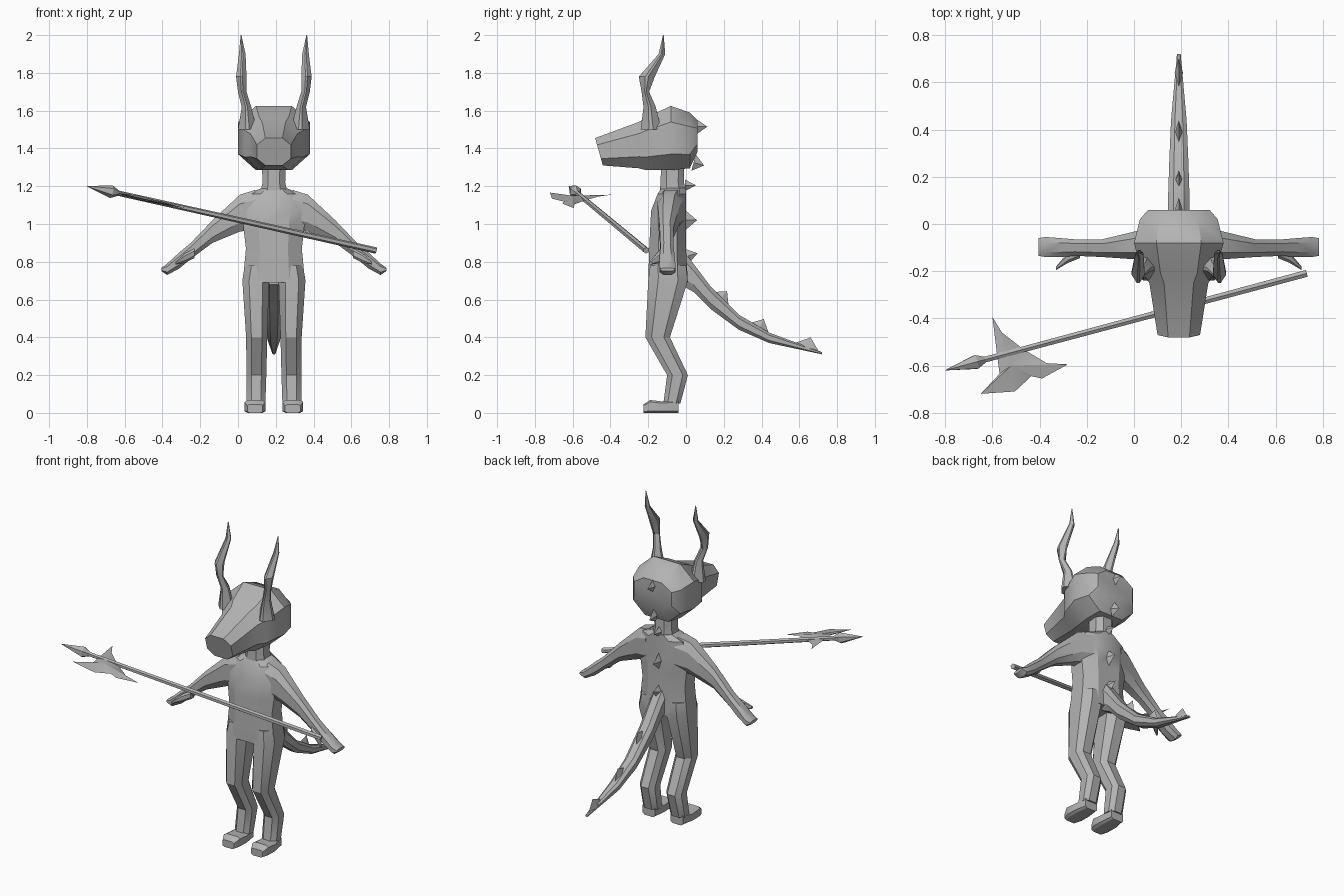
import bpy, bmesh, math
from mathutils import Vector

cube = bpy.data.objects.get("Cube")
if cube:
    bpy.data.objects.remove(cube, do_unlink=True)

grey = bpy.data.materials.new("plain_grey")
grey.use_nodes = True
colour = (0.45, 0.45, 0.45, 1)
grey.diffuse_color = colour
grey.node_tree.nodes["Principled BSDF"].inputs["Base Color"].default_value = colour

BODY = Vector((0.19, 0, 0))
parts = []


def finish(name, bm, origin=BODY, mirror=False):
    bmesh.ops.recalc_face_normals(bm, faces=bm.faces[:])
    mesh = bpy.data.meshes.new(name)
    bm.to_mesh(mesh)
    bm.free()
    mesh.materials.append(grey)
    obj = bpy.data.objects.new(name, mesh)
    obj.location = origin
    bpy.context.collection.objects.link(obj)
    if mirror:
        obj.modifiers.new("mirror", "MIRROR").use_mirror_merge = False
    parts.append(obj)
    return obj


def loft(name, axis, rings, chamfer=0.5, mirror=False):
    """Skin chamfered boxes; ring = (position on axis, low a, high a, low b, high b)."""
    bm = bmesh.new()
    c = chamfer
    outline = [(1, -c), (1, c), (c, 1), (-c, 1), (-1, c), (-1, -c), (-c, -1), (c, -1)]
    loops = []
    for t, a0, a1, b0, b1 in rings:
        loop = []
        for u, v in outline:
            co = [(a0 + a1 + u * (a1 - a0)) / 2, (b0 + b1 + v * (b1 - b0)) / 2]
            co.insert(axis, t)
            loop.append(bm.verts.new(co))
        loops.append(loop)
    n = len(outline)
    for low, high in zip(loops, loops[1:]):
        for i in range(n):
            j = (i + 1) % n
            bm.faces.new((low[i], low[j], high[j], high[i]))
    bm.faces.new(loops[0])
    bm.faces.new(loops[-1])
    return finish(name, bm, mirror=mirror)


def centred(rings):
    return [(t, -w, w, lo, hi) for t, w, lo, hi in rings]


X, Y, Z = range(3)

# Torso and neck
loft("torso", Z, centred([
    (0.69, 0.165, -0.2, 0.01), (0.87, 0.148, -0.195, 0), (0.97, 0.16, -0.19, 0),
    (1.07, 0.165, -0.185, 0), (1.16, 0.14, -0.15, 0), (1.19, 0.065, -0.13, 0)]))
loft("neck", Z, centred([(1.15, 0.075, -0.14, 0), (1.22, 0.06, -0.135, -0.01),
                         (1.36, 0.065, -0.13, -0.01)]))

# Head with long snout, its nose end leaning forward at the top
head = loft("head", Y, centred([
    (-0.46, 0.09, 1.31, 1.455), (-0.25, 0.125, 1.295, 1.54),
    (-0.21, 0.155, 1.285, 1.565), (-0.08, 0.19, 1.285, 1.625),
    (0.02, 0.165, 1.295, 1.59), (0.06, 0.13, 1.38, 1.55)]))
for v in head.data.vertices:
    if v.co.y < -0.4:
        v.co.y -= (v.co.z - 1.38) * 0.28

# Bent horns
loft("horns", Z, [
    (1.5, 0.09, 0.19, -0.24, -0.13), (1.62, 0.12, 0.17, -0.225, -0.16),
    (1.7, 0.145, 0.19, -0.235, -0.195), (1.78, 0.145, 0.2, -0.25, -0.165),
    (1.9, 0.15, 0.185, -0.145, -0.11), (2, 0.172, 0.176, -0.122, -0.118)],
    chamfer=0.2, mirror=True)

# Arms, hands and thumbs
loft("arms", X, [
    (0.1, -0.15, -0.01, 0.97, 1.18), (0.18, -0.15, -0.03, 0.96, 1.155),
    (0.325, -0.14, -0.065, 0.9, 1.02), (0.44, -0.135, -0.065, 0.815, 0.9),
    (0.5, -0.14, -0.06, 0.765, 0.85), (0.565, -0.14, -0.055, 0.73, 0.79),
    (0.595, -0.135, -0.06, 0.75, 0.768)], mirror=True)
loft("thumbs", X, [(0.42, -0.145, -0.1, 0.82, 0.87), (0.47, -0.165, -0.12, 0.795, 0.845),
                   (0.52, -0.195, -0.18, 0.785, 0.8)], mirror=True)

# Legs and feet
loft("legs", Z, [
    (0.05, 0.045, 0.145, -0.12, -0.03), (0.2, 0.04, 0.145, -0.1, 0.01),
    (0.4, 0.035, 0.147, -0.215, -0.085), (0.7, 0.025, 0.167, -0.2, 0.01),
    (0.78, 0.01, 0.155, -0.19, 0)], mirror=True)
loft("feet", Y, [
    (-0.225, 0.06, 0.14, 0, 0.045), (-0.19, 0.045, 0.155, 0, 0.068),
    (-0.12, 0.045, 0.155, 0, 0.06), (-0.04, 0.055, 0.14, 0, 0.07)],
    chamfer=0.7, mirror=True)

# Tapering tail
loft("tail", Y, centred([
    (-0.03, 0.045, 0.68, 0.88), (0.04, 0.045, 0.64, 0.79), (0.13, 0.045, 0.55, 0.67),
    (0.28, 0.04, 0.44, 0.52), (0.44, 0.033, 0.37, 0.425), (0.72, 0.008, 0.31, 0.322)]))

# Spikes along the spine: (y, z, slope in degrees, length)
spikes = [(0.055, 1.515, 90, 0.08), (0.04, 1.325, 105, 0.09), (-0.005, 1.205, 90, 0.06),
          (0, 1.02, 90, 0.1), (0.005, 0.83, 75, 0.08), (0.18, 0.6, 40, 0.12),
          (0.385, 0.445, 27, 0.125), (0.64, 0.345, 20, 0.14)]
bm = bmesh.new()
for y, z, slope, length in spikes:
    a = math.radians(slope)
    along = Vector((0, math.cos(a), -math.sin(a))) * length / 2
    out = Vector((0, math.sin(a), math.cos(a))) * 0.058
    side = Vector((0.018, 0, 0))
    mid = Vector((0, y, z))
    base = [bm.verts.new(mid + d) for d in (along, side, -along, -side)]
    tip = bm.verts.new(mid + out)
    bm.faces.new(base)
    for i in range(4):
        bm.faces.new((base[i], base[(i + 1) % 4], tip))
finish("spine_spikes", bm)

# Polearm shaft and spear point, placed by fractions of the pole's length
butt, point = Vector((0.73, -0.21, 0.86)), Vector((-0.8, -0.62, 1.2))
pole = point - butt
turn = pole.to_track_quat("Z", "Y").to_matrix().to_4x4()


def rod(name, start, end, r1, r2):
    bm = bmesh.new()
    bmesh.ops.create_cone(bm, cap_ends=True, segments=6, radius1=r1, radius2=r2,
                          depth=pole.length * (end - start))
    bmesh.ops.transform(bm, matrix=turn, verts=bm.verts[:])
    finish(name, bm, butt + pole * (start + end) / 2)


rod("pole_shaft", 0, 0.91, 0.017, 0.014)
rod("spear_collar", 0.89, 0.915, 0.014, 0.034)
rod("spear_point", 0.915, 1, 0.034, 0.001)

# Thin axe blade lying in the sloping plane of the pole
outline = [(-0.6, -0.395), (-0.56, -0.46), (-0.47, -0.53), (-0.37, -0.59), (-0.28, -0.595),
           (-0.39, -0.655), (-0.435, -0.645), (-0.505, -0.71), (-0.65, -0.72),
           (-0.57, -0.635), (-0.58, -0.56)]


def on_blade(x, y, lift=0):
    return Vector((x, y, butt.z + (butt.x - x) * 0.222 + lift))


bm = bmesh.new()
rim = [bm.verts.new(on_blade(x, y)) for x, y in outline]
for lift in (0.012, -0.012):
    hub = bm.verts.new(on_blade(-0.52, -0.6, lift))
    for i, v in enumerate(rim):
        bm.faces.new((v, rim[(i + 1) % len(rim)], hub))
finish("axe_blade", bm, Vector())

# Soft shading that keeps the hard edges
bpy.ops.object.select_all(action="DESELECT")
for obj in parts:
    obj.select_set(True)
bpy.context.view_layer.objects.active = parts[0]
bpy.ops.object.shade_smooth_by_angle(angle=math.radians(30))
